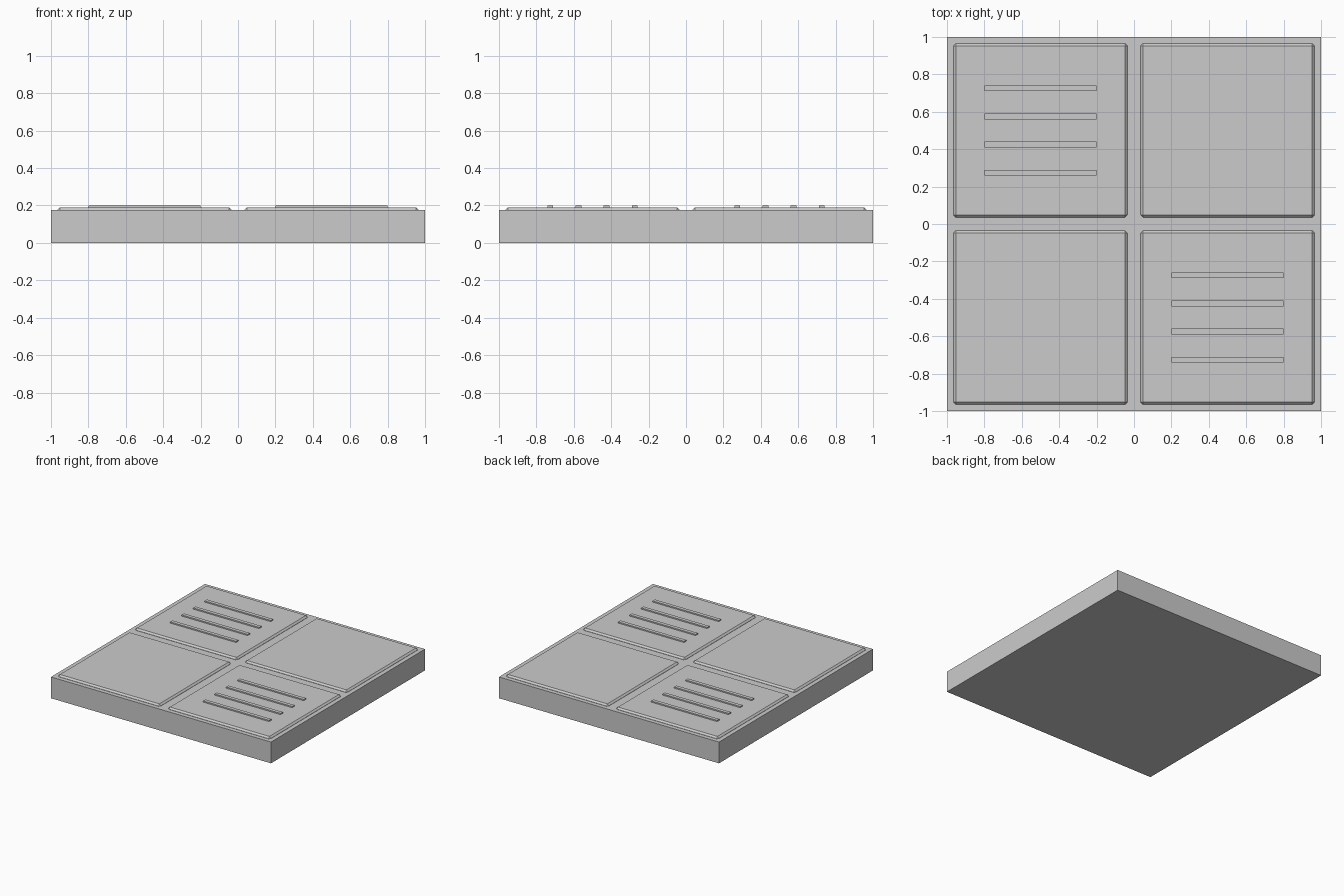
import bpy

if "Cube" in bpy.data.objects:
    bpy.data.objects.remove(bpy.data.objects["Cube"])


def box(name, x, y, z0, z1, sx, sy, bevel=0.0):
    bpy.ops.mesh.primitive_cube_add(size=1, location=(x, y, (z0 + z1) / 2))
    ob = bpy.context.object
    ob.name = name
    ob.scale = (sx, sy, z1 - z0)
    bpy.ops.object.transform_apply(location=False, rotation=False, scale=True)
    if bevel:
        mod = ob.modifiers.new("chamfer", 'BEVEL')
        mod.width = bevel
        mod.segments = 1
    return ob


# Slab
box("floor_slab", 0, 0, 0, 0.175, 2, 2)

# Four chamfered tiles, two opposite ones carrying raised grip ribs
for sx, x_name in ((-1, "left"), (1, "right")):
    for sy, y_name in ((-1, "front"), (1, "back")):
        cx, cy = 0.5 * sx, 0.5 * sy
        box(f"tile_{y_name}_{x_name}", cx, cy, 0.16, 0.19, 0.93, 0.93, 0.013)
        if sx != sy:
            for i in range(4):
                box(f"rib_{y_name}_{x_name}_{i + 1}", cx, cy + (i - 1.5) * 0.15,
                    0.18, 0.20, 0.6, 0.03)
